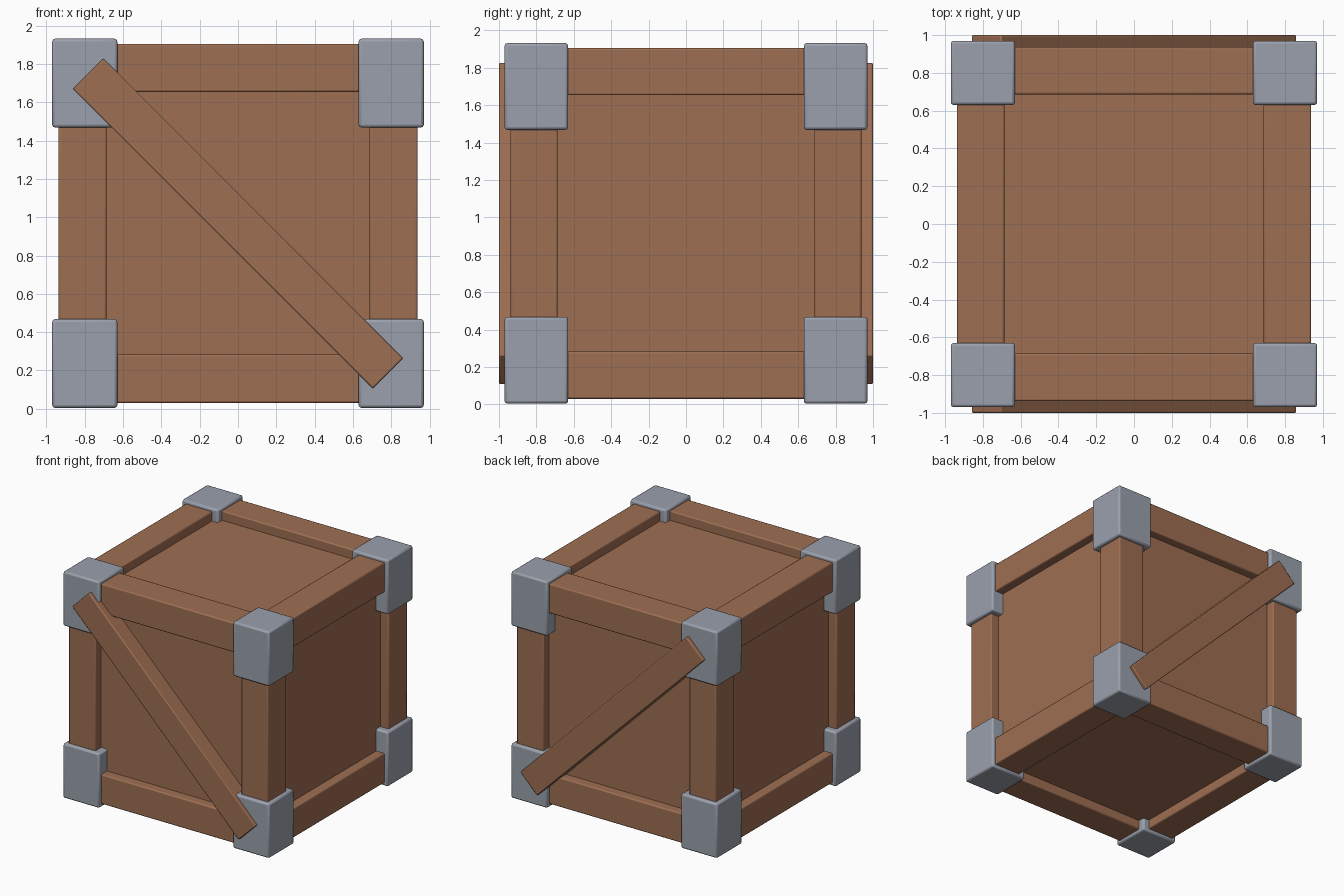
import bpy
import math
from mathutils import Matrix

if "Cube" in bpy.data.objects:
    bpy.data.objects.remove(bpy.data.objects["Cube"])


def material(name, rgb):
    m = bpy.data.materials.new(name)
    m.diffuse_color = (*rgb, 1)
    m.use_nodes = True
    m.node_tree.nodes["Principled BSDF"].inputs["Base Color"].default_value = m.diffuse_color
    return m


WOOD = material("brown wood", (0.342, 0.157, 0.085))
METAL = material("grey metal", (0.328, 0.352, 0.413))


def box(name, lo, hi, mat, bevel=0.01, turn=0):
    """Bevelled box between two corners, optionally turned about its y axis."""
    size = [b - a for a, b in zip(lo, hi)]
    bpy.ops.mesh.primitive_cube_add(size=1, location=[(a + b) / 2 for a, b in zip(lo, hi)])
    ob = bpy.context.object
    ob.name = name
    ob.data.transform(Matrix.Diagonal((*size, 1)))
    ob.rotation_euler.y = turn
    ob.data.materials.append(mat)
    if bevel:
        mod = ob.modifiers.new("edges", "BEVEL")
        mod.width = bevel
        mod.segments = 2
        bpy.ops.object.shade_smooth_by_angle(angle=math.radians(40))
    return ob


OUT, INN = 0.938, 0.686        # outer and inner edges of the frame beams
BOT, TOP = 0.03, 1.905         # frame bottom and top
W = OUT - INN
PANEL = 0.86
MID = 0.967

# Recessed panels, one solid core
box("crate_panels", (-PANEL, -PANEL, BOT + 0.08), (PANEL, PANEL, TOP - 0.08), WOOD, 0)


def span(s, a, b):
    return (a, b) if s > 0 else (-b, -a)


for sx in (-1, 1):
    x0, x1 = span(sx, INN, OUT)
    for sy in (-1, 1):
        y0, y1 = span(sy, INN, OUT)
        # Upright posts
        box("corner_post", (x0, y0, 0.2), (x1, y1, 1.7), WOOD)
        # Metal corner caps
        cx0, cx1 = span(sx, 0.63, 0.97)
        cy0, cy1 = span(sy, 0.63, 0.97)
        for z0, z1 in ((0.004, 0.468), (1.468, 1.932)):
            box("corner_cap", (cx0, cy0, z0), (cx1, cy1, z1), METAL, 0.015)

# Horizontal frame beams, bottom and top
for z0, z1 in ((BOT, BOT + W), (TOP - W, TOP)):
    for s in (-1, 1):
        a, b = span(s, INN, OUT)
        box("cross_beam", (-0.8, a, z0), (0.8, b, z1), WOOD)
        box("side_beam", (a, -0.8, z0), (b, 0.8, z1), WOOD)

# Diagonal braces on front and back
for s in (-1, 1):
    a, b = span(s, PANEL - 0.01, 1.0)
    box("diagonal_brace", (-1.107, a, MID - 0.112), (1.107, b, MID + 0.112),
        WOOD, 0.008, math.radians(45))
